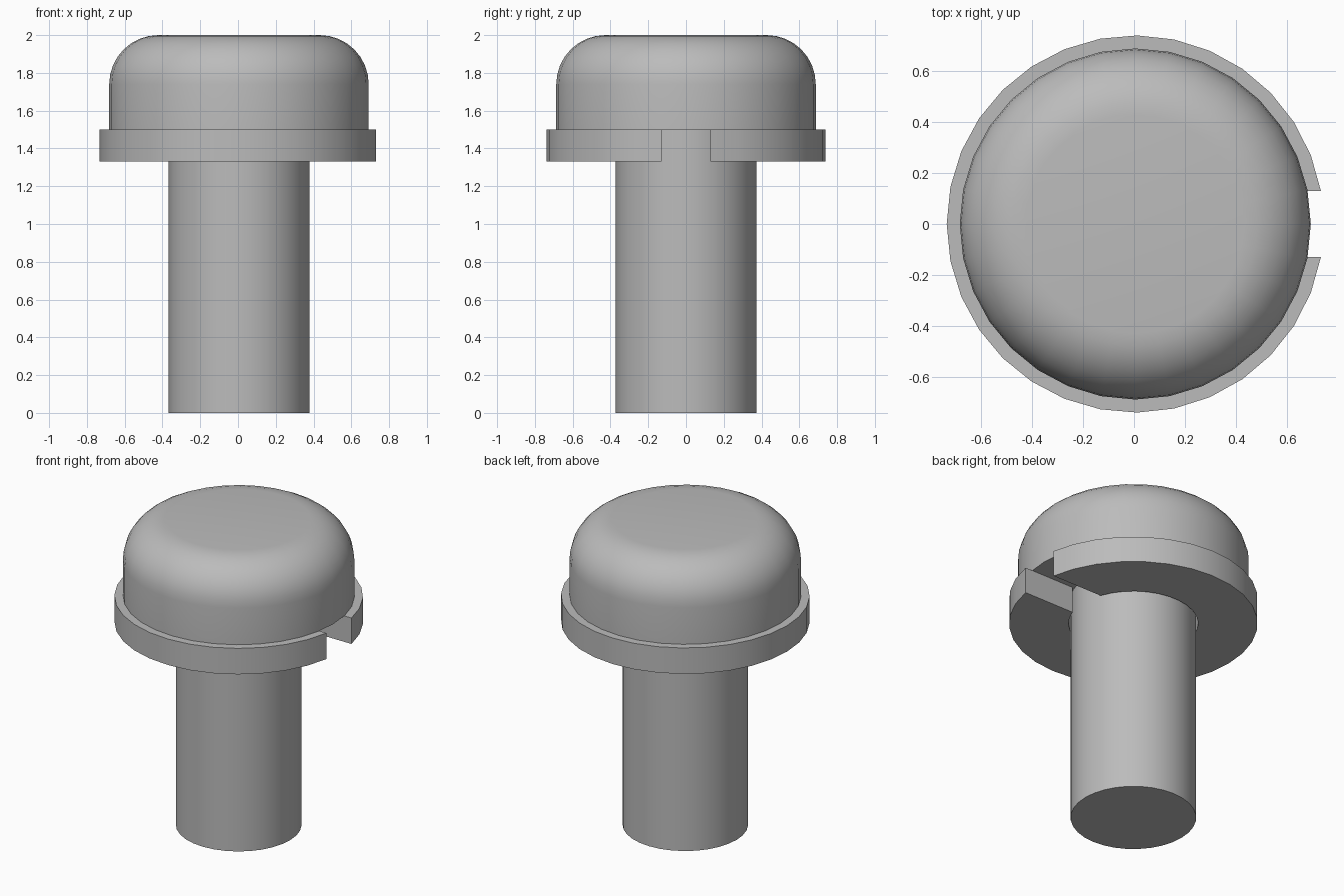
import bpy
import bmesh
import math

cube = bpy.data.objects.get("Cube")
if cube:
    bpy.data.objects.remove(cube, do_unlink=True)

AXIS_X = 0.005      # the slot shifts the bolt axis slightly off centre
SEGMENTS = 32

steel = bpy.data.materials.new("grey steel")
steel.use_nodes = True
steel.diffuse_color = (0.5, 0.5, 0.5, 1)
steel.node_tree.nodes["Principled BSDF"].inputs["Base Color"].default_value = steel.diffuse_color


def finish(bm, name):
    """Turn a bmesh into a smooth shaded steel part."""
    bmesh.ops.recalc_face_normals(bm, faces=bm.faces)
    mesh = bpy.data.meshes.new(name)
    bm.to_mesh(mesh)
    bm.free()
    mesh.materials.append(steel)
    part = bpy.data.objects.new(name, mesh)
    part.location.x = AXIS_X
    bpy.context.collection.objects.link(part)
    bpy.ops.object.select_all(action="DESELECT")
    part.select_set(True)
    bpy.context.view_layer.objects.active = part
    bpy.ops.object.shade_smooth_by_angle(angle=math.radians(30))
    return part


def lathe(name, profile):
    """Stack rings of (radius, height), closed by a flat cap at each end."""
    bm = bmesh.new()
    rings = []
    for radius, z in profile:
        angles = [math.tau * i / SEGMENTS for i in range(SEGMENTS)]
        rings.append([bm.verts.new((radius * math.cos(a), radius * math.sin(a), z))
                      for a in angles])
    for low, high in zip(rings, rings[1:]):
        for i in range(SEGMENTS):
            j = (i + 1) % SEGMENTS
            bm.faces.new((low[i], low[j], high[j], high[i]))
    bm.faces.new(rings[0][::-1])
    bm.faces.new(rings[-1])
    return finish(bm, name)


def slotted_ring(name, outer, inner, half_slot, bottom, top, steps=30):
    """C-shaped washer whose slot has parallel walls and opens to +x."""
    bm = bmesh.new()

    def arc(radius):
        start = math.asin(half_slot / radius)
        sweep = math.tau - 2 * start
        return [bm.verts.new((radius * math.cos(start + sweep * i / steps),
                              radius * math.sin(start + sweep * i / steps), bottom))
                for i in range(steps + 1)]

    out, inn = arc(outer), arc(inner)
    for i in range(steps):
        bm.faces.new((out[i], out[i + 1], inn[i + 1], inn[i]))
    raised = bmesh.ops.extrude_face_region(bm, geom=bm.faces[:])["geom"]
    verts = [v for v in raised if isinstance(v, bmesh.types.BMVert)]
    bmesh.ops.translate(bm, verts=verts, vec=(0, 0, top - bottom))
    return finish(bm, name)


# Shaft
lathe("shaft", [(0.373, 0), (0.373, 1.5)])

# Head with a rounded upper edge
HEAD, FILLET = 0.687, 0.26
rounding = [math.pi / 2 * i / 8 for i in range(9)]
lathe("head", [(HEAD, 1.5)] + [(HEAD - FILLET + FILLET * math.cos(a),
                                2 - FILLET + FILLET * math.sin(a)) for a in rounding])

# Washer under the head
slotted_ring("washer", 0.738, 0.385, 0.129, 1.33, 1.5)
